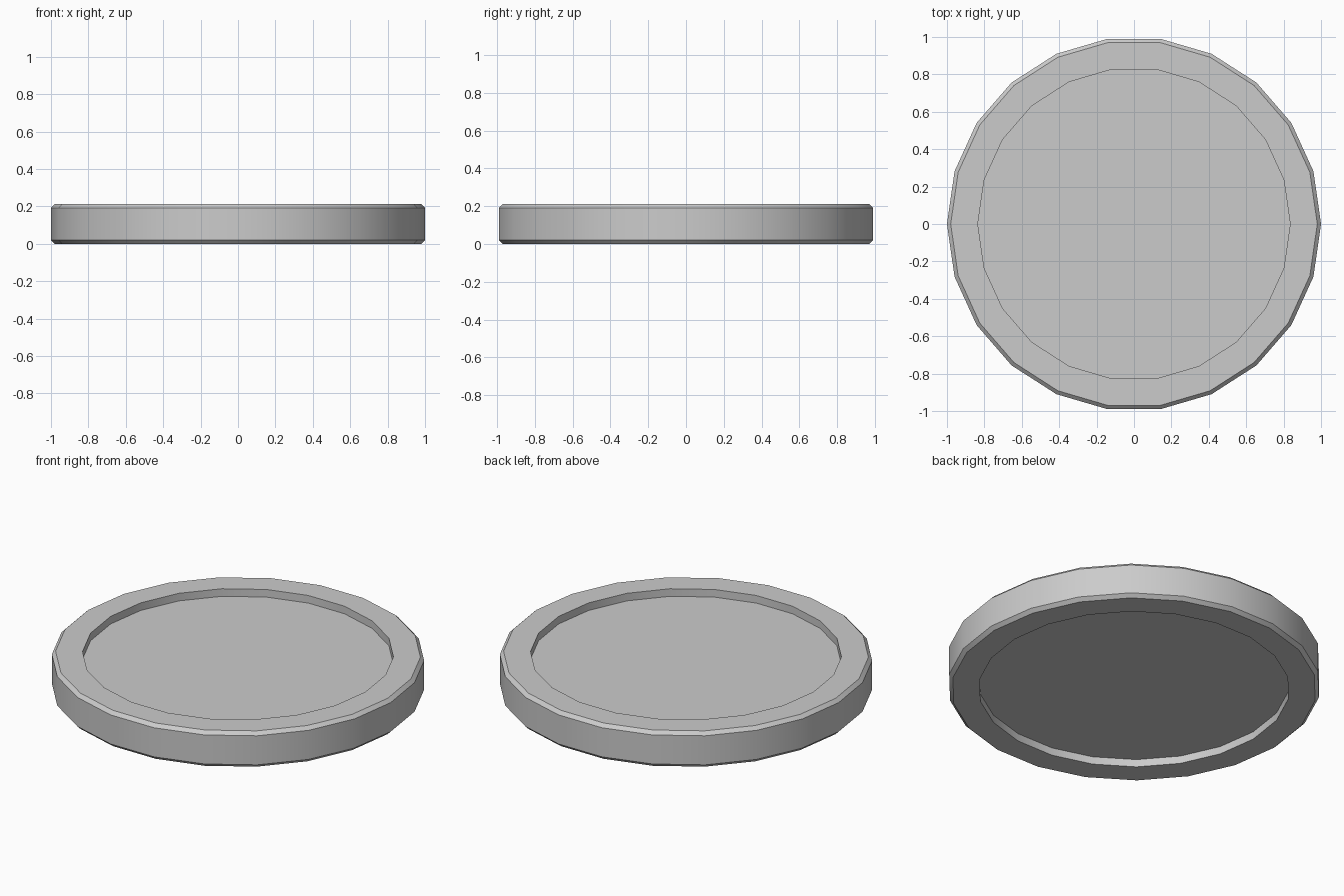
import bpy, bmesh, math

if "Cube" in bpy.data.objects:
    bpy.data.objects.remove(bpy.data.objects["Cube"])

SIDES = 22
# Half section (radius, z): lower recess, rim with chamfers, upper recess
profile = [(0.835, 0.045), (0.835, 0.0), (0.98, 0.0), (1.0, 0.02),
           (1.0, 0.192), (0.98, 0.212), (0.835, 0.212), (0.835, 0.167)]

bm = bmesh.new()
rings = []
for r, z in profile:
    rings.append([bm.verts.new((r * math.cos(2 * math.pi * i / SIDES),
                                r * math.sin(2 * math.pi * i / SIDES), z))
                  for i in range(SIDES)])

# Rim walls
for low, high in zip(rings, rings[1:]):
    for i in range(SIDES):
        j = (i + 1) % SIDES
        bm.faces.new((low[i], low[j], high[j], high[i]))

# Recessed floors
bm.faces.new(list(reversed(rings[0])))
bm.faces.new(rings[-1])
bmesh.ops.recalc_face_normals(bm, faces=bm.faces)

mesh = bpy.data.meshes.new("recessed_disc")
bm.to_mesh(mesh)
bm.free()
disc = bpy.data.objects.new("recessed_disc", mesh)
bpy.context.collection.objects.link(disc)
bpy.context.view_layer.objects.active = disc
disc.select_set(True)
bpy.ops.object.shade_smooth_by_angle(angle=math.radians(30))
